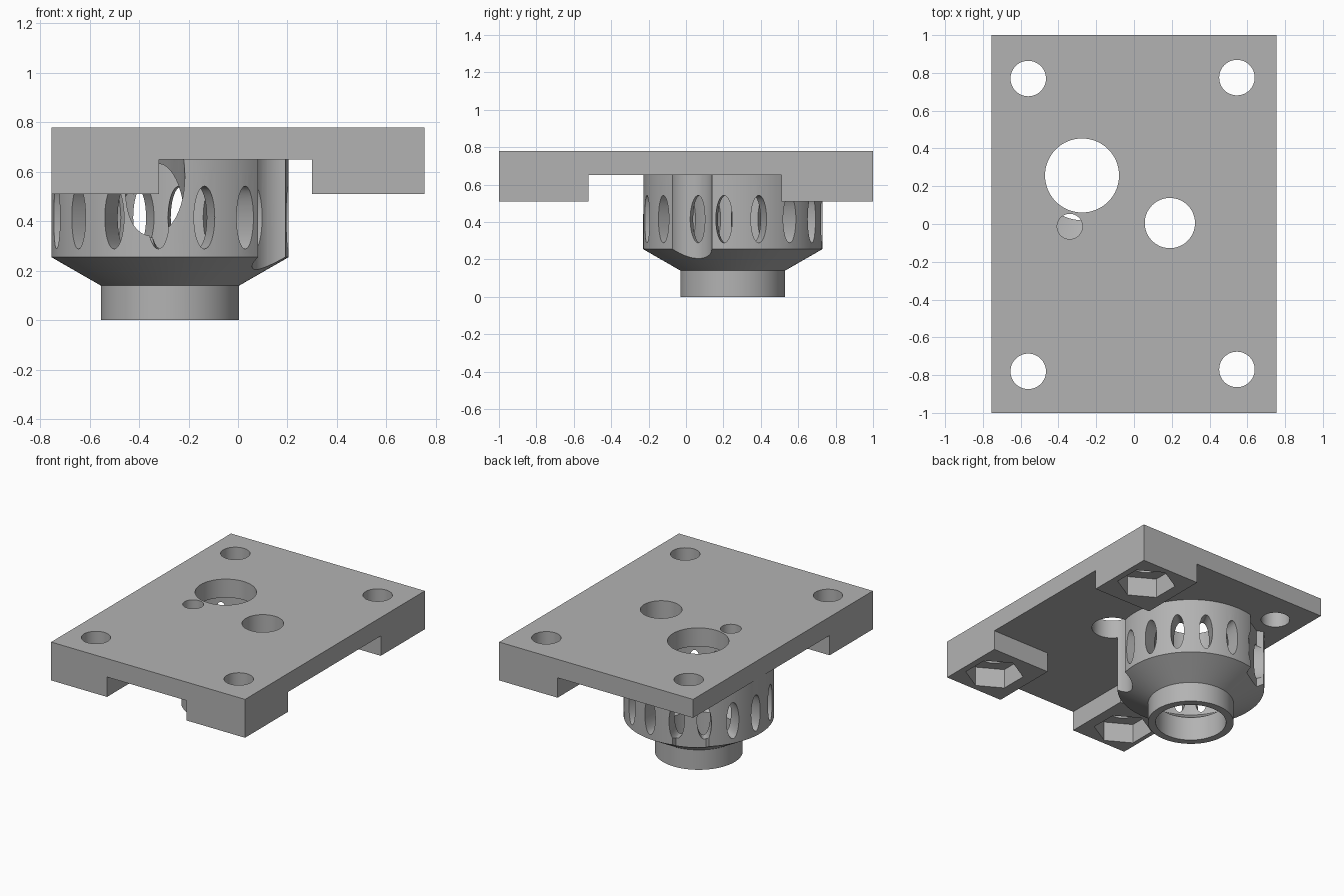
import bpy, bmesh, math
from mathutils import Matrix, Vector

cube = bpy.data.objects.get("Cube")
if cube:
    bpy.data.objects.remove(cube, do_unlink=True)

grey = bpy.data.materials.new("plain_grey")
grey.use_nodes = True
grey.diffuse_color = (0.45, 0.45, 0.45, 1)
grey.node_tree.nodes["Principled BSDF"].inputs["Base Color"].default_value = grey.diffuse_color

TOP, UNDER, FOOT = 0.78, 0.65, 0.51
CX, CY = -0.275, 0.25          # housing axis


def make_object(name, bm):
    bmesh.ops.recalc_face_normals(bm, faces=bm.faces)
    mesh = bpy.data.meshes.new(name)
    bm.to_mesh(mesh)
    bm.free()
    mesh.materials.append(grey)
    obj = bpy.data.objects.new(name, mesh)
    bpy.context.collection.objects.link(obj)
    return obj


def add_box(name, x0, x1, y0, y1, z0, z1):
    bm = bmesh.new()
    mat = Matrix.Translation(((x0 + x1) / 2, (y0 + y1) / 2, (z0 + z1) / 2))
    bmesh.ops.create_cube(bm, size=1, matrix=mat @ Matrix.Diagonal((x1 - x0, y1 - y0, z1 - z0, 1)))
    return make_object(name, bm)


def add_prism(name, radius, depth, matrix, sides=48):
    bm = bmesh.new()
    bmesh.ops.create_cone(bm, cap_ends=True, segments=sides, radius1=radius, radius2=radius,
                          depth=depth, matrix=matrix)
    return make_object(name, bm)


def upright(name, x, y, radius, z0, z1, sides=48):
    return add_prism(name, radius, z1 - z0, Matrix.Translation((x, y, (z0 + z1) / 2)), sides)


def cut(target, cutter):
    mod = target.modifiers.new("cut", "BOOLEAN")
    mod.operation = "DIFFERENCE"
    mod.solver = "EXACT"
    mod.object = cutter
    bpy.ops.object.select_all(action="DESELECT")
    bpy.context.view_layer.objects.active = target
    target.select_set(True)
    bpy.ops.object.modifier_apply(modifier=mod.name)
    bpy.data.objects.remove(cutter, do_unlink=True)


# Mounting plate: thick slab relieved underneath to leave three corner feet
plate = add_box("mounting_plate", -0.755, 0.755, -1, 1, FOOT, TOP)
for x0, x1, y0, y1 in ((-0.32, 0.30, -1.2, 1.2), (-1, 1, -0.52, 0.51), (-1, 0.30, -0.5, 1.2)):
    cut(plate, add_box("relief", x0, x1, y0, y1, 0, UNDER))

# Bolt holes with hexagonal nut pockets in the feet
bolts = ((-0.56, -0.78), (0.545, -0.77), (0.545, 0.775), (-0.56, 0.77))
for x, y in bolts:
    cut(plate, upright("bolt_hole", x, y, 0.094, 0, 1))
for x, y in bolts[:3]:
    cut(plate, upright("nut_pocket", x, y, 0.19, 0.3, UNDER - 0.002, 6))

# Central openings
side_hole = (0.19, 0.005, 0.133)
for x, y, r in ((CX, 0.257, 0.196), (-0.34, -0.013, 0.067), side_hole):
    cut(plate, upright("opening", x, y, r, 0, 1, 64))

# Housing: revolved hollow shell with a conical shoulder and a lower tube
profile = ((0.23, 0), (0.28, 0), (0.28, 0.14), (0.48, 0.255), (0.48, UNDER + 0.004),
           (0.37, UNDER + 0.004), (0.37, 0.27), (0.23, 0.17))
bm = bmesh.new()
ring = [bm.verts.new((CX + r, CY, z)) for r, z in profile]
edges = [bm.edges.new((a, b)) for a, b in zip(ring, ring[1:] + ring[:1])]
bmesh.ops.spin(bm, geom=ring + edges, cent=(CX, CY, 0), axis=(0, 0, 1),
               angle=math.tau, steps=96, use_merge=True)
bmesh.ops.remove_doubles(bm, verts=bm.verts, dist=0.0001)
housing = make_object("housing", bm)

# Ring of oval windows
for i in range(16):
    mat = (Matrix.Translation((CX, CY, 0.415)) @ Matrix.Rotation(math.radians(-5.6 + 22.5 * i), 4, "Z")
           @ Matrix.Translation((0.43, 0, 0)) @ Matrix.Diagonal((1, 0.044, 0.127, 1))
           @ Matrix.Rotation(math.pi / 2, 4, "Y"))
    cut(housing, add_prism("window", 1, 0.3, mat, 32))

# Clearance for the side hole, the nearest nut, and the slanted bore in the wall
cut(housing, upright("side_clearance", *side_hole, -0.1, 1, 64))
cut(housing, upright("nut_clearance", *bolts[3], 0.19, -0.1, 1, 6))
slant = Matrix.Translation((-0.335, -0.23, 0.59)) @ Matrix.Rotation(math.radians(30), 4, "X")
cut(housing, add_prism("slanted_bore", 0.12, 0.56, slant))

for obj in (plate, housing):
    bpy.ops.object.select_all(action="DESELECT")
    bpy.context.view_layer.objects.active = obj
    obj.select_set(True)
    bpy.ops.object.shade_smooth_by_angle(angle=math.radians(25))
